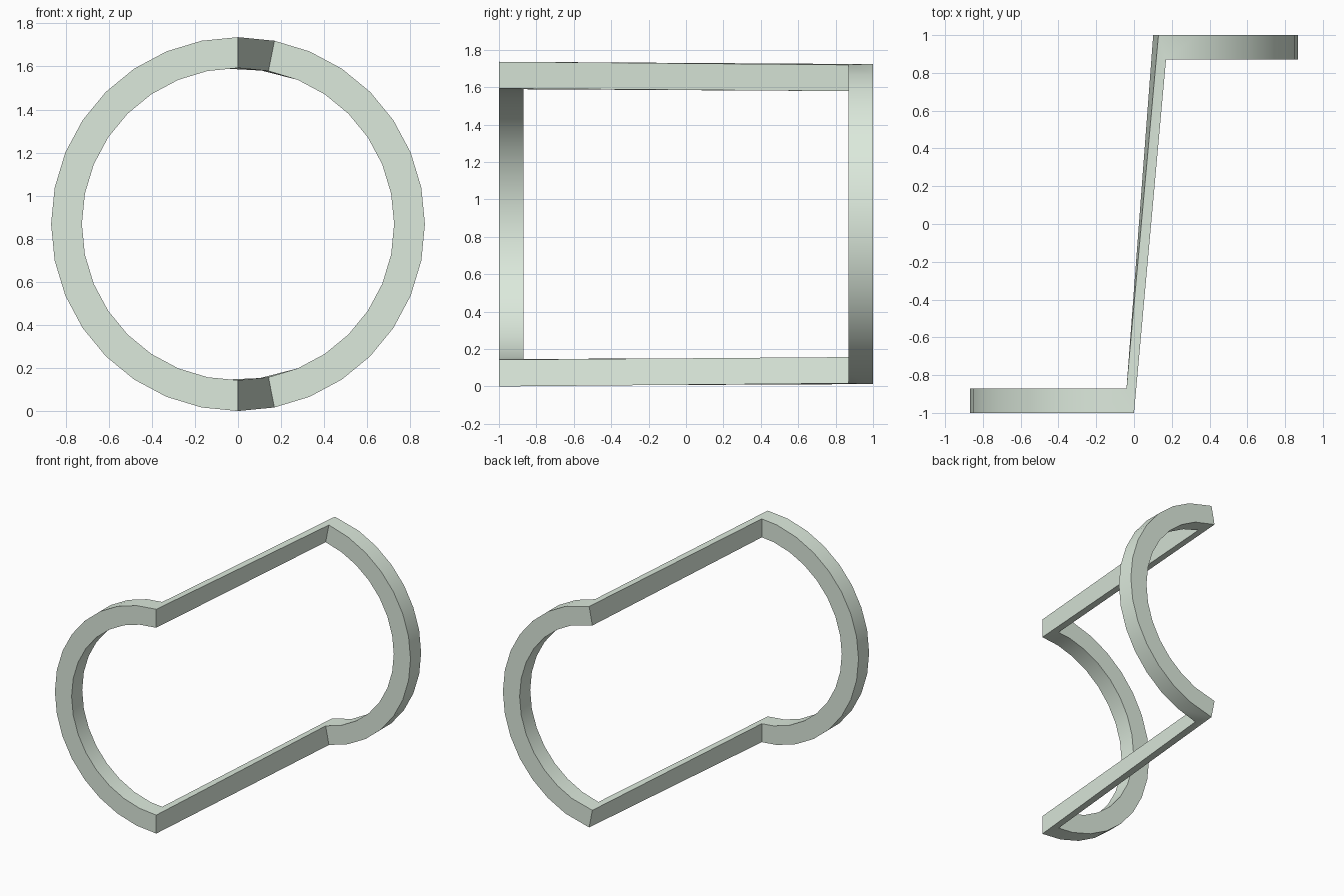
import bpy, bmesh, math
from mathutils import Vector

if "Cube" in bpy.data.objects:
    bpy.data.objects.remove(bpy.data.objects["Cube"])

SIDES = 32                 # sections around the whole ring
R_OUT, R_IN = 0.868, 0.725
Y_OUT, Y_IN = 1.0, 0.87    # front and back planes of each half ring
MITRE = 0.04               # sideways shift of the far corners at the bar joints


def ring_point(i, r, y):
    a = math.pi / 2 + i * 2 * math.pi / SIDES
    return Vector((r * math.cos(a), y, R_OUT + r * math.sin(a)))


def corner(i, r, y, toward=None):
    # ring corner, slid along the ring chord where a bar is mitred on
    p = ring_point(i, r, y)
    if toward is not None:
        p += (ring_point(toward, r, y) - p).normalized() * MITRE
    return p


bm = bmesh.new()
# far corners slide at the four joints: section -> neighbour it slides toward
slide = {0: 1, 16: 15, 17: 16, 31: 32}
sections = []
for i in range(SIDES):
    # left half sits at the front, right half at the back; bars span the jump
    near, far = (-Y_OUT, -Y_IN) if i <= 16 else (Y_IN, Y_OUT)
    t = slide.get(i)
    pts = [corner(i, R_OUT, near), corner(i, R_IN, near),
           corner(i, R_IN, far, t), corner(i, R_OUT, far, t)]
    sections.append([bm.verts.new(p) for p in pts])

# skin the closed loop of sections
for i in range(SIDES):
    a, b = sections[i], sections[(i + 1) % SIDES]
    for k in range(4):
        n = (k + 1) % 4
        bm.faces.new((a[k], a[n], b[n], b[k]))
bmesh.ops.recalc_face_normals(bm, faces=bm.faces)

mesh = bpy.data.meshes.new("split_ring_frame")
bm.to_mesh(mesh)
bm.free()
frame = bpy.data.objects.new("split_ring_frame", mesh)
bpy.context.collection.objects.link(frame)

# pale green finish
mat = bpy.data.materials.new("pale_green")
mat.diffuse_color = (0.72, 0.82, 0.72, 1)
mat.use_nodes = True
mat.node_tree.nodes["Principled BSDF"].inputs["Base Color"].default_value = mat.diffuse_color
mesh.materials.append(mat)

bpy.context.view_layer.objects.active = frame
frame.select_set(True)
bpy.ops.object.shade_smooth_by_angle(angle=math.radians(30))
